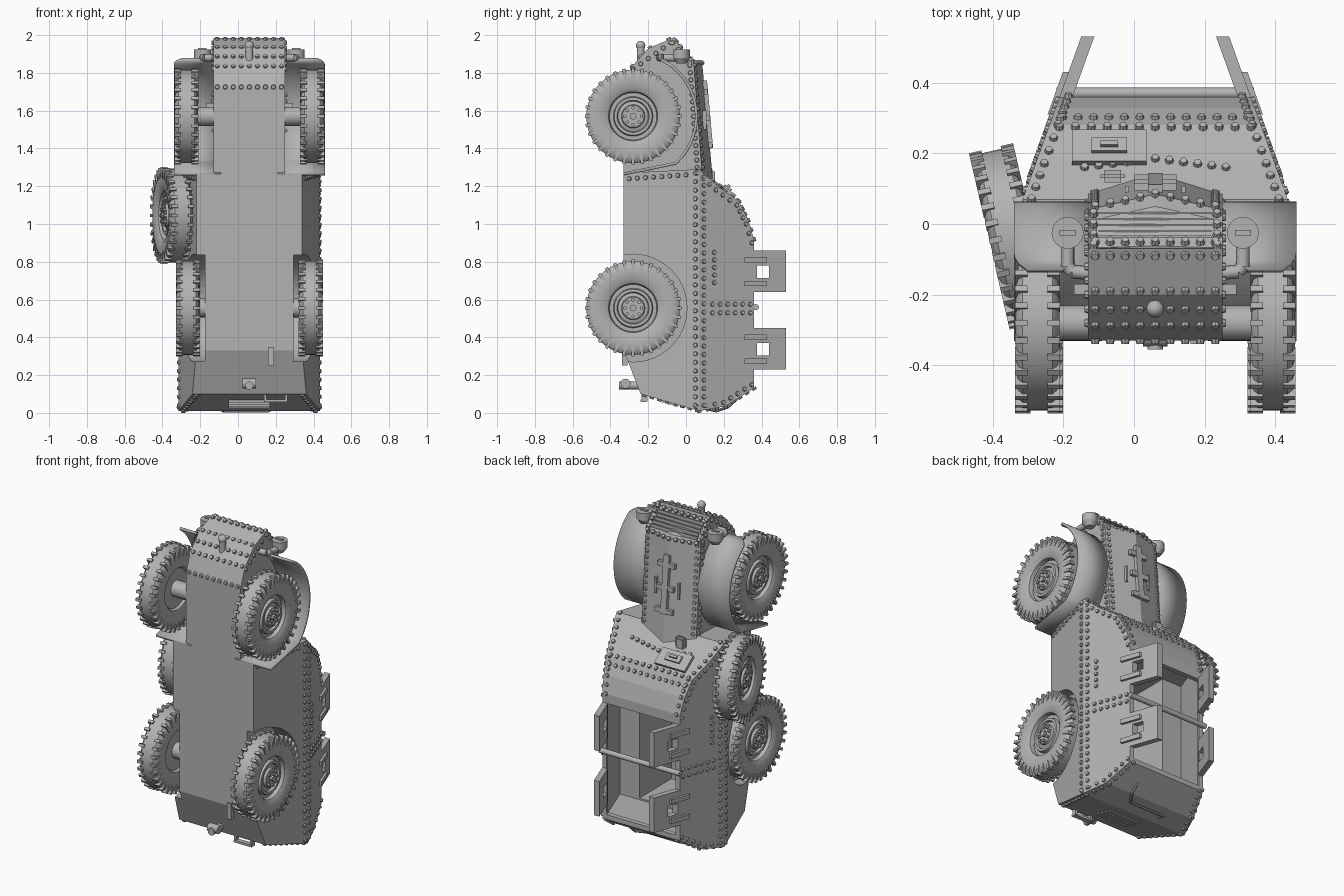
import bpy, bmesh
from math import sin, cos, pi, radians
from mathutils import Vector, Matrix

if "Cube" in bpy.data.objects:
    bpy.data.objects.remove(bpy.data.objects["Cube"])

CX = 0.06                      # centre line of the vehicle
grey = bpy.data.materials.new("plain_grey")
grey.use_nodes = True
grey.diffuse_color = (0.45, 0.45, 0.45, 1)
grey.node_tree.nodes["Principled BSDF"].inputs["Base Color"].default_value = (0.45, 0.45, 0.45, 1)


def finish(name, bm, smooth=False, loc=(0, 0, 0), rot=0):
    bmesh.ops.recalc_face_normals(bm, faces=bm.faces[:])
    me = bpy.data.meshes.new(name)
    bm.to_mesh(me)
    bm.free()
    me.materials.append(grey)
    if smooth:
        me.shade_smooth()
        me.set_sharp_from_angle(angle=radians(35))
    return place(name, me, loc, rot)


def place(name, data, loc=(0, 0, 0), rot=0):
    ob = bpy.data.objects.new(name, data)
    ob.location = (loc[0] + CX, loc[1], loc[2])
    ob.rotation_euler.z = rot
    bpy.context.scene.collection.objects.link(ob)
    return ob


def box(bm, c, size, rot=Matrix()):
    m = Matrix.Translation(c) @ rot @ Matrix.Diagonal((*size, 1))
    bmesh.ops.create_cube(bm, size=1, matrix=m)


def rod(bm, a, b, r, r2=None, seg=16):
    a, b = Vector(a), Vector(b)
    d = b - a
    m = Matrix.Translation((a + b) / 2) @ d.to_track_quat('Z', 'Y').to_matrix().to_4x4()
    bmesh.ops.create_cone(bm, cap_ends=True, segments=seg, radius1=r,
                          radius2=r if r2 is None else r2, depth=d.length, matrix=m)


def lathe(bm, profile, seg=40):
    """Spin (radius, x) points about the x axis."""
    rings = [[bm.verts.new((x, r * cos(2 * pi * i / seg), r * sin(2 * pi * i / seg)))
              for i in range(seg)] for r, x in profile]
    for p, q in zip(rings, rings[1:]):
        for i in range(seg):
            j = (i + 1) % seg
            bm.faces.new((p[i], p[j], q[j], q[i]))
    bm.faces.new(rings[0])
    bm.faces.new(rings[-1])


def half(y):
    """Half width of the hull at depth y, widest at the seam."""
    return 0.28 + (y + 0.33) * 0.2375 if y < 0.07 else 0.375 - (y - 0.07) * 0.36


def slab(bm, y0, y1, z0, z1, fa, fb):
    v = [[bm.verts.new((f(y), y, z)) for y, z in ((y0, z0), (y1, z0), (y1, z1), (y0, z1))]
         for f in (fa, fb)]
    bm.faces.new(v[0])
    bm.faces.new(v[1])
    for i in range(4):
        j = (i + 1) % 4
        bm.faces.new((v[0][i], v[0][j], v[1][j], v[1][i]))


# hull: side profile, split at the seam between lower and upper plates
upper = [(0.07, 0.01), (0.21, 0.035), (0.36, 0.13), (0.36, 0.92), (0.33, 1.02),
         (0.28, 1.12), (0.17, 1.2), (0.07, 1.29)]
lower = [(-0.33, 1.27), (-0.33, 0.33), (-0.24, 0.1)]
outline = upper + lower
bm = bmesh.new()
cols = [[bm.verts.new((s * half(y), y, z)) for y, z in outline] for s in (-1, 1)]
k = len(upper)
for c in cols:
    bm.faces.new(c[:k])
    bm.faces.new(c[k - 1:] + c[:1])
for i in range(len(outline)):
    j = (i + 1) % len(outline)
    bm.faces.new((cols[0][i], cols[0][j], cols[1][j], cols[1][i]))
hull = finish("hull", bm)

# hollow out the cabin, roof opening and rear wheel wells
cutters = []
for y0, y1, z0, z1, w in ((-0.25, 0.08, 0.16, 0.98, lambda y: 0.215),
                          (0.07, 0.33, 0.15, 0.98, lambda y: half(y) - 0.025),
                          (0.3, 0.42, 0.16, 0.86, lambda y: half(y) - 0.03)):
    bm = bmesh.new()
    slab(bm, y0, y1, z0, z1, lambda y: -w(y), w)
    cutters.append(finish("cabin_cutter", bm))
for s in (-1, 1):
    bm = bmesh.new()
    rod(bm, (s * 0.235, -0.28, 0.555), (s * 0.5, -0.28, 0.555), 0.285, seg=48)
    cutters.append(finish("well_cutter", bm))
for c in cutters:
    c.hide_render = True
    mod = hull.modifiers.new("cut", 'BOOLEAN')
    mod.operation, mod.solver, mod.object = 'DIFFERENCE', 'EXACT', c
bpy.context.view_layer.update()
carved = bpy.data.meshes.new_from_object(hull.evaluated_get(bpy.context.evaluated_depsgraph_get()))
hull.modifiers.clear()
hull.data = carved
for c in cutters:
    bpy.data.objects.remove(c)

# bonnet with gabled top and sloping nose, grille sunk into the nose
nose = [(-0.33, 1.2), (-0.33, 1.72), (-0.29, 1.83), (-0.2, 1.93), (-0.07, 1.985),
        (0.04, 1.86), (0.09, 1.2)]
ridge = nose[:5] + [(0.085, 1.86), (0.145, 1.2)]
bm = bmesh.new()
cols = [[bm.verts.new((x, y, z)) for y, z in p] for x, p in ((-0.19, nose), (0, ridge), (0.19, nose))]
grille = []
for a, b in zip(cols, cols[1:]):
    for i in range(len(nose)):
        j = (i + 1) % len(nose)
        f = bm.faces.new((a[i], a[j], b[j], b[i]))
        if i == 4:
            grille.append(f)
bm.faces.new(cols[0])
bm.faces.new(cols[2])
bmesh.ops.recalc_face_normals(bm, faces=bm.faces[:])
bmesh.ops.inset_region(bm, faces=grille, thickness=0.03, depth=-0.02)
finish("bonnet", bm)
bm = bmesh.new()
for i in range(5):
    t = 0.26 + i * 0.13
    box(bm, (0, -0.07 + 0.13 * t, 1.975 - 0.125 * t), (0.32, 0.006, 0.02))
finish("grille_slats", bm)
bm = bmesh.new()
box(bm, (0, 0.115, 1.58), (0.04, 0.025, 0.36), Matrix.Rotation(0.09, 4, 'X'))
for z in (1.42, 1.56, 1.7):
    box(bm, (0, 0.15 - (z - 1.2) * 0.09, z), (0.12, 0.02, 0.03))
for s in (-1, 1):
    box(bm, (s * 0.08, 0.098, 1.55), (0.012, 0.02, 0.1))
finish("bonnet_hinges", bm)

# front mudguards: arc over the wheel with a tail running back to the hull
for s, side in ((1, "left"), (-1, "right")):
    bm = bmesh.new()
    path = [(-0.28 + 0.335 * cos(radians(a)), 1.57 + 0.335 * sin(radians(a)),
             0.4 - 0.0004 * max(0, a - 54) ** 2) for a in range(64, -50, -4)]
    path.append((-0.33, 1.265, 0.4))
    rows = [[bm.verts.new((s * x, y, z)) for x in (0.15, w)] for y, z, w in path]
    for p, q in zip(rows, rows[1:]):
        bm.faces.new((p[0], p[1], q[1], q[0]))
    guard = finish(side + "_mudguard", bm, True)
    guard.modifiers.new("thickness", 'SOLIDIFY').thickness = 0.016
    guard.modifiers["thickness"].offset = 0

# wheels: tyre, rim, lugs and nuts in one shared mesh
bm = bmesh.new()
lathe(bm, [(0.02, -0.035), (0.12, -0.035), (0.13, -0.05), (0.2, -0.0625), (0.235, -0.055),
           (0.248, -0.042), (0.248, 0.042), (0.235, 0.055), (0.2, 0.0625), (0.145, 0.055),
           (0.13, 0.045), (0.125, 0.02), (0.105, 0.02), (0.1, 0.04), (0.085, 0.04),
           (0.08, 0.025), (0.062, 0.03), (0.058, 0.045), (0.02, 0.045)])
for i in range(32):
    turn = Matrix.Rotation(2 * pi * i / 32, 4, 'X')
    for s in (-1, 1):
        box(bm, turn @ Vector((s * 0.046, 0, 0.228)), (0.036, 0.017, 0.056), turn)
for i in range(8):
    p = Vector((0.04, 0.044 * cos(i * pi / 4), 0.044 * sin(i * pi / 4)))
    rod(bm, p, p + Vector((0.018, 0, 0)), 0.01, seg=6)
rod(bm, (0.04, 0, 0), (0.062, 0, 0), 0.018, seg=8)
first = finish("front_left_wheel", bm, True, (0.333, -0.28, 1.57))
place("front_right_wheel", first.data, (-0.333, -0.28, 1.57), pi)
place("rear_left_wheel", first.data, (0.325, -0.28, 0.555))
place("rear_right_wheel", first.data, (-0.325, -0.28, 0.555), pi)
place("spare_wheel", first.data, (-0.407, -0.035, 1.045), pi + radians(13))
bm = bmesh.new()
for z in (1.57, 0.555):
    rod(bm, (-0.3, -0.28, z), (0.3, -0.28, z), 0.05)
box(bm, (0, -0.185, 1.6), (0.46, 0.03, 0.08))
finish("axles", bm, True)

# roof flaps with a square port, straps and cross bar
for s, side in ((1, "left"), (-1, "right")):
    for z, end in ((0.64, "front"), (0.23, "rear")):
        bm = bmesh.new()
        panel = (lambda y: s * half(y)), (lambda y: s * (half(y) - 0.037))
        strap = (lambda y: s * (half(y) + 0.016)), (lambda y: s * (half(y) - 0.002))
        slab(bm, 0.44, 0.53, z, z + 0.22, *panel)
        slab(bm, 0.36, 0.375, z, z + 0.22, *panel)
        slab(bm, 0.375, 0.44, z, z + 0.075, *panel)
        slab(bm, 0.375, 0.44, z + 0.14, z + 0.22, *panel)
        for h in (0.045, 0.17):
            slab(bm, 0.31, 0.43, z + h - 0.014, z + h + 0.014, *strap)
        finish(end + "_" + side + "_flap", bm)
bm = bmesh.new()
rod(bm, (-0.28, 0.37, 0.56), (0.28, 0.37, 0.56), 0.016)
finish("roof_cross_bar", bm, True)

# driver's hatch on the sloping cowl, and filler cap
tilt = Matrix.Rotation(radians(-36), 4, 'X')
bm = bmesh.new()
box(bm, (-0.13, 0.215, 1.175), (0.21, 0.11, 0.025), tilt)
box(bm, (-0.13, 0.22, 1.188), (0.1, 0.045, 0.02), tilt)
box(bm, (-0.13, 0.225, 1.2), (0.05, 0.014, 0.02), tilt)
finish("cowl_hatch", bm)
bm = bmesh.new()
box(bm, (-0.12, 0.135, 1.25), (0.07, 0.035, 0.08))
bmesh.ops.bevel(bm, geom=bm.edges[:], offset=0.012, segments=2, affect='EDGES')
finish("filler_cap", bm, True)

# headlamps on bent arms, with a slotted cover
for s, side in ((1, "left"), (-1, "right")):
    bm = bmesh.new()
    x, y = s * 0.248, -0.025
    rod(bm, (x, y, 1.85), (x, y, 1.88), 0.025, 0.045, 24)
    rod(bm, (x, y, 1.88), (x, y, 1.925), 0.045, seg=24)
    box(bm, (x, y, 1.927), (0.045, 0.016, 0.012))
    bends = [(x, y, 1.88), (x, -0.12, 1.88), (s * 0.235, -0.135, 1.88), (s * 0.18, -0.14, 1.88)]
    for a, b in zip(bends, bends[1:]):
        rod(bm, a, b, 0.019)
    finish(side + "_headlamp", bm, True)

# tow pin, rear hitch, plate frame, louvres and rear handle
bm = bmesh.new()
rod(bm, (0, -0.24, 1.86), (0, -0.24, 1.95), 0.02)
bmesh.ops.create_uvsphere(bm, u_segments=16, v_segments=8, radius=0.025,
                          matrix=Matrix.Translation((0, -0.24, 1.945)))
finish("front_tow_pin", bm, True)
bm = bmesh.new()
rod(bm, (0, -0.22, 0.145), (0, -0.355, 0.145), 0.022)
rod(bm, (-0.035, -0.32, 0.155), (0.035, -0.32, 0.155), 0.026)
finish("rear_hitch", bm, True)
bm = bmesh.new()
for x in (0.085, 0.195):
    box(bm, (x, -0.22, 0.095), (0.014, 0.03, 0.07))
for z in (0.065, 0.125):
    box(bm, (0.14, -0.225, z), (0.124, 0.03, 0.014))
box(bm, (0.115, -0.325, 0.3), (0.03, 0.03, 0.1))
finish("rear_plate_frame", bm)
bm = bmesh.new()
for i in range(4):
    y = -0.12 + i * 0.035
    box(bm, (0, y, 0.01 + (0.07 - y) * 0.29), (0.22, 0.02, 0.02))
finish("rear_louvres", bm)
bm = bmesh.new()
bends = [(-0.14, 0.12, 0.02), (-0.14, 0.16, 0.01), (0.1, 0.16, 0.01), (0.14, 0.22, 0.03), (0.14, 0.27, 0.075)]
for a, b in zip(bends, bends[1:]):
    rod(bm, a, b, 0.008, seg=8)
finish("rear_handle", bm, True)

# rivets along every plate edge
bm = bmesh.new()


def rivets(a, b, n, step=0.045):
    a, b, n = Vector(a), Vector(b), Vector(n).normalized()
    count = max(1, round((b - a).length / step))
    for i in range(count + 1):
        p = a.lerp(b, i / count)
        rod(bm, p - n * 0.004, p + n * 0.01, 0.014, 0.01, 8)


for s in (-1, 1):
    low, up = (s, -0.2375, 0), (s, 0.36, 0)

    def along(y0, z0, y1, z1, n):
        rivets((s * half(y0), y0, z0), (s * half(y1), y1, z1), n)
    along(0.05, 0.04, 0.05, 1.27, low)
    along(0.095, 0.04, 0.095, 1.25, up)
    for z in (0.53, 0.575):
        along(0.14, z, 0.34, z, up)
    along(0.15, 0.69, 0.15, 0.85, up)
    along(-0.3, 1.24, 0.0, 1.26, low)
    for (y0, z0), (y1, z1) in zip(upper, upper[1:]):
        n = Vector((0, z0 - z1, y1 - y0)) * -1
        if z1 - z0 < 0.5:
            along(y0 - 0.012, z0 + (0.02 if z0 < 0.5 else -0.02),
                  y1 - 0.012, z1 + (0.02 if z0 < 0.5 else -0.02), up)
            rivets((s * (half(y0) - 0.025), y0, z0), (s * (half(y1) - 0.025), y1, z1), n)
    rivets((s * 0.28, -0.22, 0.094), (s * 0.35, 0.06, 0.013), (0, -0.28, -1))
    rivets((s * 0.19, 0.06, 1.3), (s * 0.19, 0.02, 1.84), (s, 0, 0), 0.04)
    rivets((s * 0.17, 0.088, 1.3), (s * 0.17, 0.045, 1.84), (s * 0.3, 1, 0), 0.04)
    rivets((s * 0.175, 0.03, 1.87), (s * 0.175, -0.06, 1.975), (0, 0.7, 0.7))
    rivets((s * 0.19, 0.02, 1.855), (s * 0.19, -0.07, 1.96), (s, 0, 0))
    rivets((s * 0.19, -0.08, 1.96), (s * 0.19, -0.28, 1.82), (s, 0, 0))
    rivets((s * 0.17, 0.05, 1.855), (0, 0.085, 1.855), (0, 0.7, 0.7))
    rivets((s * 0.2, 0.16, 1.21), (0, 0.185, 1.19), (0, 0.6, 0.8))
for y, z, n in ((0.275, 1.125, (0, 0.7, 0.7)), (0.3, 1.08, (0, 0.9, 0.45)), (-0.05, 1.965, (0, 0.7, 0.7)),
                (-0.09, 1.978, (0, -0.4, 0.9)), (-0.19, 1.933, (0, -0.6, 0.8)), (-0.24, 1.886, (0, -0.7, 0.7)),
                (-0.285, 1.835, (0, -0.8, 0.6)), (-0.33, 1.725, (0, -1, 0))):
    w = half(y) - 0.03 if z < 1.5 else 0.17
    rivets((-w, y, z), (w, y, z), n)
finish("rivets", bm)
